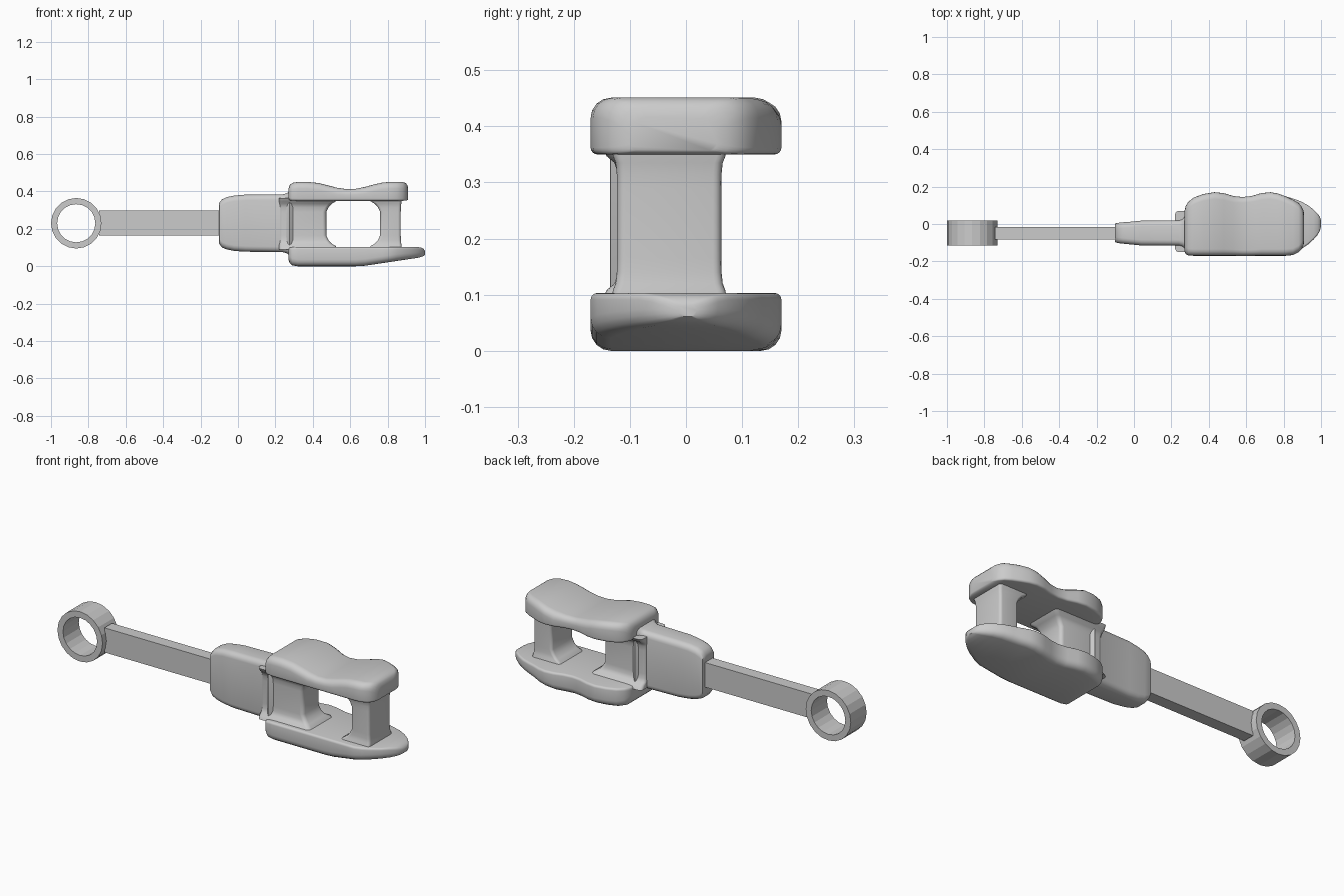
import bpy, bmesh, math

if "Cube" in bpy.data.objects:
    bpy.data.objects.remove(bpy.data.objects["Cube"])


def finish(name, bm, angle=40):
    bmesh.ops.recalc_face_normals(bm, faces=bm.faces)
    me = bpy.data.meshes.new(name)
    bm.to_mesh(me)
    bm.free()
    ob = bpy.data.objects.new(name, me)
    bpy.context.collection.objects.link(ob)
    bpy.ops.object.select_all(action='DESELECT')
    ob.select_set(True)
    bpy.context.view_layer.objects.active = ob
    if angle:
        bpy.ops.object.shade_smooth_by_angle(angle=math.radians(angle))
    return ob


def rounded_rect(a0, a1, b0, b1, r_low, r_high, n=5):
    """Rounded rectangle; r_low rounds the b0 corners, r_high the b1 corners."""
    lim = 0.49 * min(a1 - a0, b1 - b0)
    lo, hi = min(r_low, lim), min(r_high, lim)
    corners = [(a1 - hi, b1 - hi, hi, 0), (a0 + hi, b1 - hi, hi, 90),
               (a0 + lo, b0 + lo, lo, 180), (a1 - lo, b0 + lo, lo, 270)]
    pts = []
    for a, b, r, start in corners:
        for i in range(n):
            t = math.radians(start + 90 * i / (n - 1))
            pts.append((a + r * math.cos(t), b + r * math.sin(t)))
    return pts


def loft(name, sections, r_low, r_high, axis='x'):
    """Skin rounded rectangles (position, a0, a1, b0, b1) along x (a=y, b=z) or z (a=x, b=y)."""
    bm = bmesh.new()
    rings = []
    for p, *box in sections:
        pts = rounded_rect(*box, r_low, r_high)
        rings.append([bm.verts.new((p, a, b) if axis == 'x' else (a, b, p)) for a, b in pts])
    n = len(rings[0])
    for r0, r1 in zip(rings, rings[1:]):
        for i in range(n):
            j = (i + 1) % n
            bm.faces.new((r0[i], r0[j], r1[j], r1[i]))
    bm.faces.new(rings[0])
    bm.faces.new(rings[-1])
    return finish(name, bm)


# Eye ring at the end of the rod
bm = bmesh.new()
N = 20
cols = []
for i in range(N):
    t = 2 * math.pi * i / N
    cols.append([bm.verts.new((-0.865 + r * math.cos(t), y, 0.23 + r * math.sin(t)))
                 for r, y in ((0.135, -0.115), (0.135, 0.02), (0.102, 0.02), (0.102, -0.115))])
for i in range(N):
    a, b = cols[i], cols[(i + 1) % N]
    for k in range(4):
        m = (k + 1) % 4
        bm.faces.new((a[k], a[m], b[m], b[k]))
finish("eye_ring", bm, 0)

# Flat rod
bm = bmesh.new()
bmesh.ops.create_cube(bm, size=1)
for v in bm.verts:
    v.co.x = -0.742 if v.co.x < 0 else -0.05
    v.co.y = -0.082 if v.co.y < 0 else -0.017
    v.co.z = 0.165 if v.co.z < 0 else 0.298
finish("rod", bm, 0)

# Tapered body with a flare where it meets the plates
loft("body", [
    (-0.102, -0.085, -0.01, 0.14, 0.325), (-0.10, -0.098, 0.003, 0.12, 0.34),
    (-0.085, -0.102, 0.006, 0.10, 0.358), (-0.06, -0.105, 0.009, 0.09, 0.37),
    (-0.02, -0.109, 0.012, 0.082, 0.378), (0.04, -0.115, 0.018, 0.078, 0.383),
    (0.24, -0.116, 0.02, 0.075, 0.385), (0.26, -0.121, 0.026, 0.07, 0.39),
    (0.275, -0.135, 0.045, 0.06, 0.40), (0.295, -0.12, 0.03, 0.06, 0.40)], 0.03, 0.03)

# Uprights between the plates, filleted at both ends
flare = [(0.09, 1), (0.108, 0.85), (0.12, 0.5), (0.14, 0.2), (0.165, 0)]
flare += [(0.455 - z, f) for z, f in reversed(flare)]
loft("body_upright", [(z, 0.22, 0.472 + 0.06 * f, -0.12 - 0.03 * f * f, 0.03 + 0.04 * f * f)
                      for z, f in flare], 0.02, 0.02, 'z')
loft("end_upright", [(z, 0.76 - 0.06 * f, 0.87 + 0.006 * f, -0.123 - 0.01 * f * f, 0.063 + 0.01 * f * f)
                     for z, f in flare], 0.015, 0.015, 'z')

# Shared wavy outline of both plates: x, front y, back y
outline = [(0.27, -0.145, 0.07), (0.276, -0.16, 0.095), (0.29, -0.168, 0.118),
           (0.32, -0.17, 0.142), (0.37, -0.17, 0.16), (0.43, -0.17, 0.17),
           (0.48, -0.17, 0.165), (0.53, -0.17, 0.15), (0.58, -0.17, 0.144),
           (0.63, -0.17, 0.15), (0.68, -0.17, 0.165), (0.73, -0.17, 0.17),
           (0.77, -0.17, 0.163), (0.81, -0.17, 0.148)]
edge = {0.27: 0.035, 0.276: 0.018, 0.29: 0.005}


def saddle(x):
    """Top height of the upper plate, dipping in the middle."""
    d = min(1, abs(x - 0.595) / 0.22)
    return 0.412 + 0.039 * (0.5 - 0.5 * math.cos(math.pi * d))


# Upper plate with saddle top
top_end = [(0.85, -0.166, 0.13, 0), (0.88, -0.151, 0.113, 0), (0.897, -0.133, 0.092, 0.006),
           (0.905, -0.115, 0.075, 0.016), (0.91, -0.10, 0.055, 0.035)]
loft("upper_plate",
     [(x, a, b, 0.35 + 0.2 * edge.get(x, 0), saddle(x) - edge.get(x, 0)) for x, a, b in outline]
     + [(x, a, b, 0.35 + 0.2 * e, 0.451 - e) for x, a, b, e in top_end], 0.012, 0.036)


def keel(x):
    """Underside of the lower plate, rising towards the nose."""
    return max(0, (x - 0.66) * 0.15)


# Lower plate with pointed nose
nose = [(0.85, -0.158, 0.136), (0.89, -0.137, 0.122), (0.93, -0.11, 0.10),
        (0.96, -0.083, 0.077), (0.98, -0.06, 0.057), (0.992, -0.04, 0.042), (1.0, -0.015, 0.02)]
tip = {0.98: 0.004, 0.992: 0.01, 1.0: 0.02}
loft("lower_plate",
     [(x, a, b, keel(x) + edge.get(x, 0) + 0.5 * tip.get(x, 0),
       0.103 - 0.2 * edge.get(x, 0) - tip.get(x, 0)) for x, a, b in outline + nose], 0.036, 0.012)
